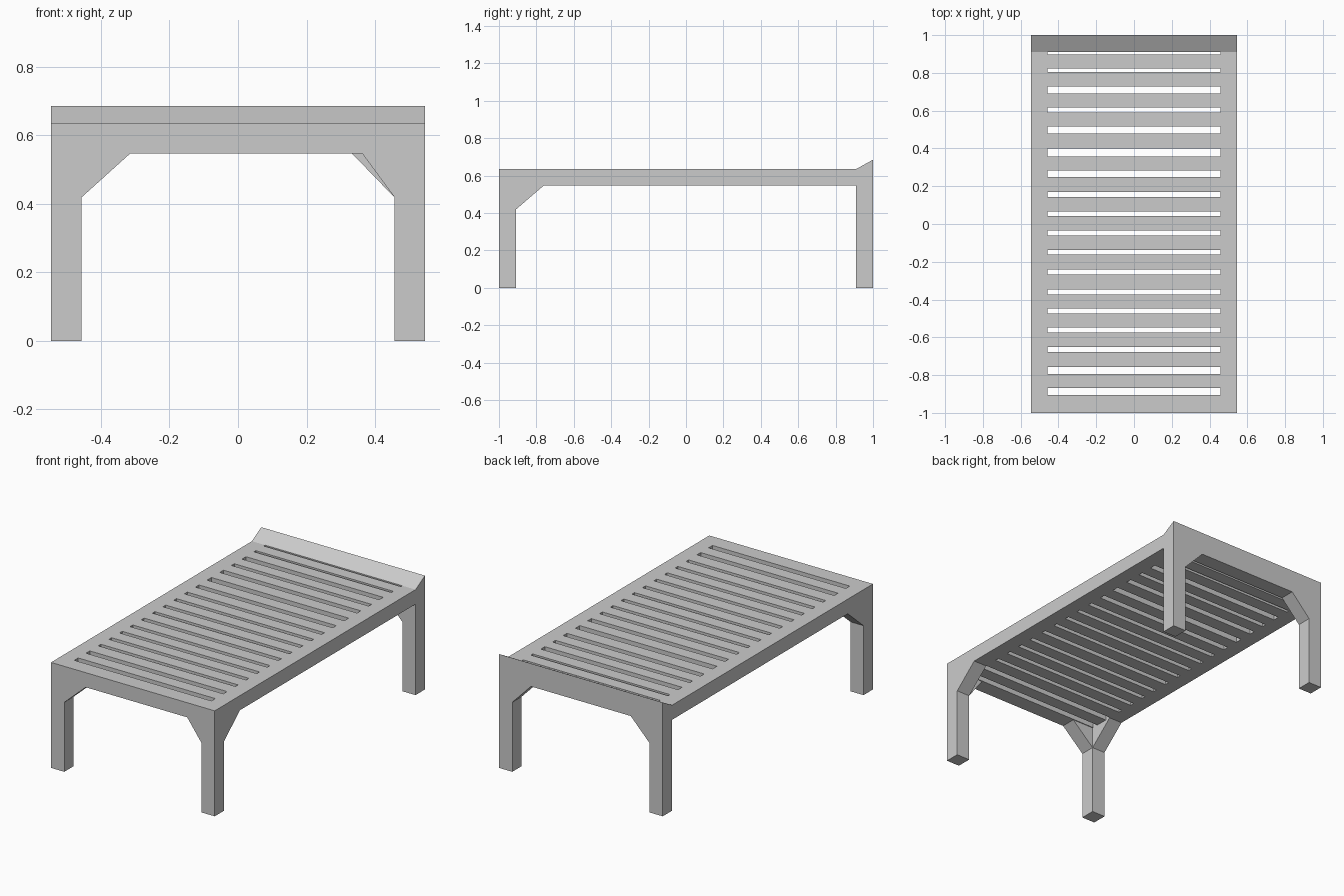
import bpy, bmesh
from mathutils import Vector

if "Cube" in bpy.data.objects:
    bpy.data.objects.remove(bpy.data.objects["Cube"], do_unlink=True)

HALF_X, HALF_Y = 0.545, 1.0      # outer footprint
IN_X, IN_Y = 0.457, 0.91         # inner faces of the legs
UNDER, DECK, HEAD = 0.547, 0.635, 0.685
BRACE_Z = 0.418

grey = bpy.data.materials.new("plain grey")
grey.use_nodes = True
grey.diffuse_color = (0.6, 0.6, 0.6, 1)
grey.node_tree.nodes["Principled BSDF"].inputs["Base Color"].default_value = (0.6, 0.6, 0.6, 1)


def finish(bm, name):
    bmesh.ops.recalc_face_normals(bm, faces=bm.faces)
    mesh = bpy.data.meshes.new(name)
    bm.to_mesh(mesh)
    bm.free()
    mesh.materials.append(grey)
    obj = bpy.data.objects.new(name, mesh)
    bpy.context.collection.objects.link(obj)
    return obj


def extrude(bm, faces, offset):
    result = bmesh.ops.extrude_face_region(bm, geom=faces, use_keep_orig=True)
    moved = [g for g in result["geom"] if isinstance(g, bmesh.types.BMVert)]
    bmesh.ops.translate(bm, verts=moved, vec=offset)


def prism(name, points, offset):
    bm = bmesh.new()
    face = bm.faces.new([bm.verts.new(p) for p in points])
    extrude(bm, [face], Vector(offset))
    return finish(bm, name)


# Slatted deck: one plan grid with the slot cells left open
slots = [(-0.905, -0.868), (-0.793, -0.757), (-0.677, -0.652), (-0.575, -0.549),
         (-0.474, -0.448), (-0.374, -0.348), (-0.268, -0.240), (-0.162, -0.138),
         (-0.061, -0.035), (0.042, 0.067), (0.143, 0.170), (0.248, 0.282),
         (0.358, 0.400), (0.480, 0.515), (0.590, 0.617), (0.690, 0.728),
         (0.805, 0.823), (0.897, IN_Y)]
xs = [-HALF_X, -IN_X, IN_X, HALF_X]
ys = [-HALF_Y] + [y for slot in slots for y in slot] + [HALF_Y]
bm = bmesh.new()
grid = [[bm.verts.new((x, y, UNDER)) for x in xs] for y in ys]
cells = []
for row in range(len(ys) - 1):
    for col in range(3):
        if col == 1 and row % 2 == 1:
            continue
        cells.append(bm.faces.new((grid[row][col], grid[row][col + 1],
                                   grid[row + 1][col + 1], grid[row + 1][col])))
extrude(bm, cells, Vector((0, 0, DECK - UNDER)))
finish(bm, "slatted_deck")

# Sloping lip along the back
prism("back_lip", [(-HALF_X, IN_Y, DECK), (-HALF_X, HALF_Y, DECK), (-HALF_X, HALF_Y, HEAD)],
      (2 * HALF_X, 0, 0))

# Legs with corner braces; reach is how far each cross brace runs along x
for sx, side in ((1, "left"), (-1, "right")):
    for sy, end in ((-1, "front"), (1, "back")):
        x0, x1 = sx * IN_X, sx * HALF_X
        y0, y1 = sy * IN_Y, sy * HALF_Y
        tag = end + "_" + side
        prism(tag + "_leg", [(x0, y0, 0), (x1, y0, 0), (x1, y1, 0), (x0, y1, 0)],
              (0, 0, UNDER))
        reach = 0.125 if end == "back" else (0.095 if side == "left" else 0.143)
        prism(tag + "_cross_brace",
              [(x0, y0, BRACE_Z), (x0, y0, UNDER), (x0 - sx * reach, y0, UNDER)],
              (0, y1 - y0, 0))
        if end == "front":
            prism(tag + "_side_brace",
                  [(x0, y0, BRACE_Z), (x0, y0, UNDER), (x0, y0 + 0.15, UNDER)],
                  (x1 - x0, 0, 0))
